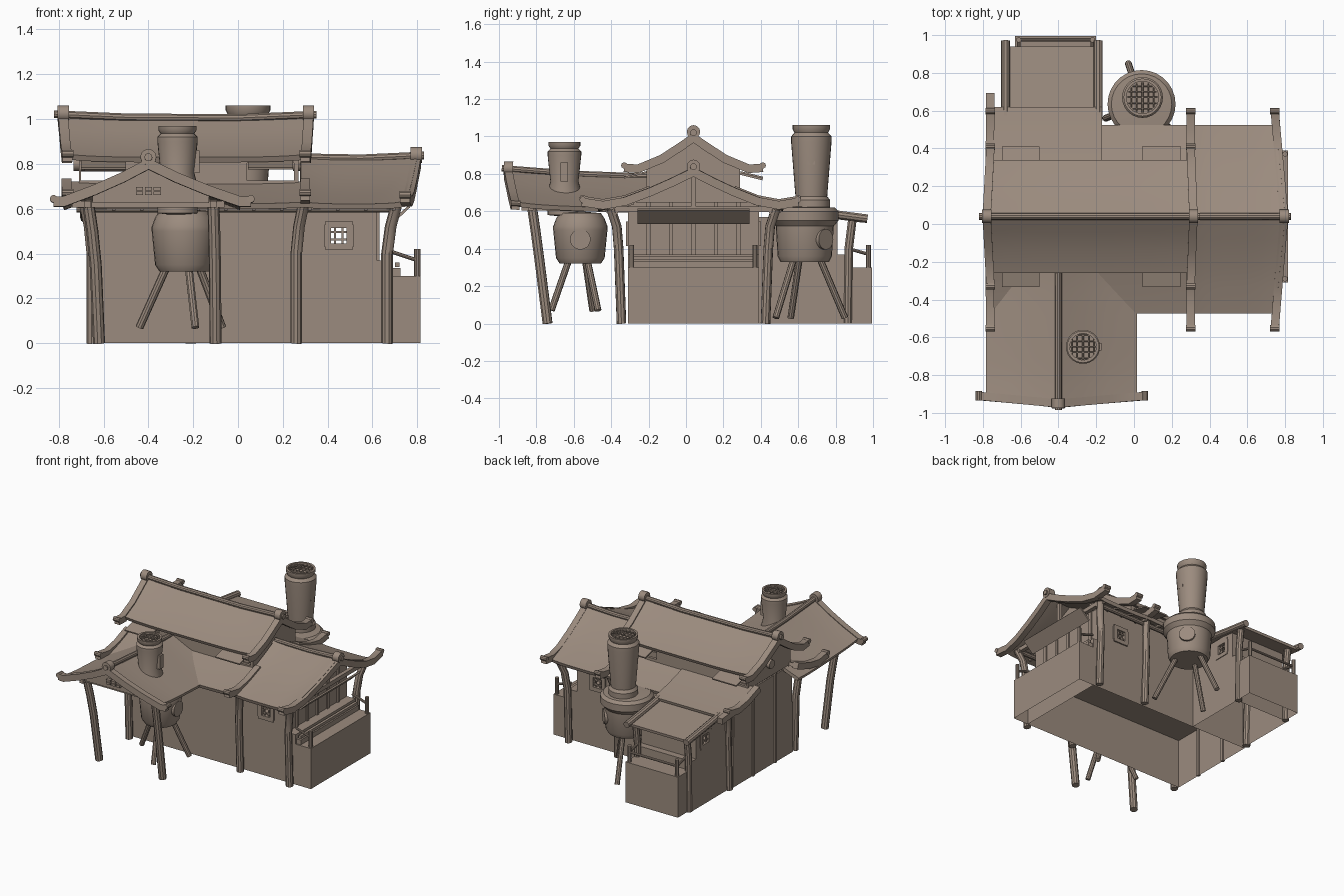
import bpy, bmesh, math
from mathutils import Vector

if bpy.data.objects.get("Cube"):
    bpy.data.objects.remove(bpy.data.objects["Cube"])

clay = bpy.data.materials.new("warm_clay_brown")
clay.use_nodes = True
COLOR = (0.33, 0.26, 0.21, 1)
clay.diffuse_color = COLOR
clay.node_tree.nodes["Principled BSDF"].inputs["Base Color"].default_value = COLOR
made = []
MID = 0.04          # depth of the main ridge
PORCH = -0.4        # side position of the porch ridge


def finish(bm, name):
    bmesh.ops.recalc_face_normals(bm, faces=bm.faces[:])
    mesh = bpy.data.meshes.new(name)
    bm.to_mesh(mesh)
    bm.free()
    mesh.materials.append(clay)
    ob = bpy.data.objects.new(name, mesh)
    bpy.context.collection.objects.link(ob)
    made.append(ob)


def add_box(bm, lo, hi, open_bottom=False):
    vs = bmesh.ops.create_cube(bm, size=1)["verts"]
    for v in vs:
        v.co = [l + (c + 0.5) * (h - l) for c, l, h in zip(v.co, lo, hi)]
    if open_bottom:
        low = [f for f in bm.faces if all(abs(v.co.z - lo[2]) < 1e-4 for v in f.verts)]
        bmesh.ops.delete(bm, geom=low, context="FACES_ONLY")


def box(name, lo, hi, open_bottom=False):
    bm = bmesh.new()
    add_box(bm, lo, hi, open_bottom)
    finish(bm, name)


def tube(name, path, r, n=10, turn=0):
    """Round or square bar through a few points."""
    bm = bmesh.new()
    path = [Vector(p) for p in path]
    q = (path[-1] - path[0]).to_track_quat("Z", "Y")
    angles = [2 * math.pi * i / n + turn for i in range(n)]
    rings = [[bm.verts.new(p + q @ Vector((r * math.cos(a), r * math.sin(a), 0))) for a in angles]
             for p in path]
    for a, b in zip(rings, rings[1:]):
        for i in range(n):
            bm.faces.new((a[i], a[i - 1], b[i - 1], b[i]))
    bm.faces.new(rings[0])
    bm.faces.new(rings[-1])
    finish(bm, name)


def beam(name, a, b, w=0.03):
    tube(name, [a, b], w * 0.7, 4, math.pi / 4)


def lathe(name, cx, cy, prof, n=28):
    bm = bmesh.new()
    vs = [bm.verts.new((cx + r, cy, z)) for r, z in prof]
    edges = [bm.edges.new(p) for p in zip(vs, vs[1:])]
    bmesh.ops.spin(bm, geom=vs + edges, cent=(cx, cy, 0), axis=(0, 0, 1),
                   angle=2 * math.pi, steps=n, use_merge=True)
    bmesh.ops.remove_doubles(bm, verts=bm.verts[:], dist=1e-4)
    finish(bm, name)


# Placement of (along, across, height) for each roof
def main(t, s, z): return Vector((t, MID + s, z))
def lower(t, s, z): return Vector((t, MID + s - 0.03 * abs(s), z))
def porch(t, s, z): return Vector((PORCH + s + 0.04 * abs(s), t, z - 0.04 * (t + 0.95)))
def shed(t, s, z): return Vector((t, s, z))


def both(prof):
    return [(-s, z) for s, z in reversed(prof) if s > 0] + prof


def roof(name, place, pts, a, b, ina=0, inb=0, lift=0, th=0.025, n=10):
    """Sheet swept along t; ends draw in toward the eaves and lift a little."""
    bm = bmesh.new()
    far = max(abs(s) for s, z in pts)
    rows = []
    for i in range(n + 1):
        u = i / n
        row = []
        for s, z in pts:
            k = abs(s) / far
            t = (a + ina * k) * (1 - u) + (b + inb * k) * u
            row.append(bm.verts.new(place(t, s, z + lift * (2 * u - 1) ** 4)))
        rows.append(row)
    for p, q in zip(rows, rows[1:]):
        for j in range(len(pts) - 1):
            bm.faces.new((p[j], p[j + 1], q[j + 1], q[j]))
    bmesh.ops.recalc_face_normals(bm, faces=bm.faces[:])
    bmesh.ops.solidify(bm, geom=bm.faces[:], thickness=th)
    finish(bm, name)


def barge(name, place, prof, t, inset, lift=0.02, skip_middle=False):
    """Thick gable board with small rolled tips."""
    pts = [(s, z + lift) for s, z in prof]
    sides = [pts, [(-s, z) for s, z in pts]] if skip_middle else [both(pts)]
    for i, p in enumerate(sides):
        roof(f"{name}_{i}", place, p, t - 0.022, t + 0.022, inset, inset, 0, 0.045, 1)
    s, z = pts[-1]
    for sg in (-1, 1):
        tube(name + "_tip", [place(t + inset - 0.025, sg * s, z - 0.01),
                             place(t + inset + 0.025, sg * s, z - 0.01)], 0.017)
    if not skip_middle:
        z = pts[0][1] + 0.005
        tube(name + "_finial", [place(t - 0.025, 0, z), place(t + 0.025, 0, z)], 0.036, 12)


def gable(name, place, prof, t, base):
    bm = bmesh.new()
    pts = both(prof)
    pts = [(pts[0][0], base)] + pts + [(pts[-1][0], base)]
    f = bm.faces.new([bm.verts.new(place(t, s, max(base, z - 0.025))) for s, z in pts])
    bmesh.ops.solidify(bm, geom=[f], thickness=0.02)
    finish(bm, name)


def panel(name, axis, c, u0, u1, z0, z1, holes=()):
    """Thin upright wall with rectangular openings."""
    bm = bmesh.new()

    def put(a, b, lo, hi):
        if axis == "x":
            add_box(bm, (c - 0.01, a, lo), (c + 0.01, b, hi))
        else:
            add_box(bm, (a, c - 0.01, lo), (b, c + 0.01, hi))
    at = u0
    for a, b, lo, hi in holes:
        put(at, a, z0, z1)
        put(a, b, z0, lo)
        put(a, b, hi, z1)
        at = b
    put(at, u1, z0, z1)
    finish(bm, name)


def lattice(name, axis, c, u, z=0.48, r=0.05):
    P = (lambda a, h: (c, a, h)) if axis == "x" else (lambda a, h: (a, c, h))
    for k in (-1, 1):
        beam(name + "_sill", P(u - r - 0.01, z + k * r), P(u + r + 0.01, z + k * r), 0.03)
        beam(name + "_jamb", P(u + k * r, z - r), P(u + k * r, z + r), 0.03)
        beam(name + "_bar", P(u + k * 0.017, z - r), P(u + k * 0.017, z + r), 0.009)
        beam(name + "_bar", P(u - r, z + k * 0.017), P(u + r, z + k * 0.017), 0.009)


UPPER = [(0, 1.0), (0.08, 0.945), (0.18, 0.88), (0.3, 0.83)]
LOWER = [(0, 0.825), (0.12, 0.765), (0.23, 0.715), (0.36, 0.665), (0.5, 0.622)]
FRONT = [(0, 0.81), (0.13, 0.745), (0.26, 0.69), (0.4, 0.64)]

# Foundations, open underneath
box("main_base", (-0.66, -0.31, 0), (0.69, 0.39, 0.37), True)
box("end_platform", (0.69, -0.31, 0), (0.815, 0.39, 0.3), True)
box("end_step", (0.69, -0.3, 0.3), (0.725, 0.38, 0.335))
box("wing_base", (-0.65, 0.39, 0), (-0.2, 0.86, 0.37), True)
box("wing_platform", (-0.63, 0.86, 0), (-0.2, 0.995, 0.3), True)

# Upper walls with lattice windows
hole = lambda u: (u - 0.05, u + 0.05, 0.43, 0.53)
panel("front_wall", "y", -0.3, -0.65, 0.62, 0.37, 0.65, [hole(0.45)])
panel("back_wall", "y", 0.38, -0.65, 0.62, 0.37, 0.65, [hole(0.45)])
panel("right_end_wall", "x", 0.61, -0.3, 0.38, 0.37, 0.65)
panel("left_end_wall", "x", -0.65, -0.3, 0.38, 0.37, 0.65)
for x in (-0.64, -0.21):
    panel("wing_side_wall", "x", x, 0.38, 0.81, 0.37, 0.57, [hole(0.7)])
    lattice("wing_window", "x", x, 0.7)
panel("wing_back_wall", "y", 0.8, -0.64, -0.21, 0.37, 0.56)
for y in (-0.305, 0.385):
    lattice("wall_window", "y", y, 0.45)
for i in range(5):
    y = MID - 0.24 + 0.12 * i
    beam("end_column", (0.62, y, 0.37), (0.62, y, 0.65), 0.022)
for y in (-0.1, 0.16):
    beam("left_column", (-0.66, y, 0), (-0.66, y, 0.66), 0.02)

# Clerestory with open shutters
for sg in (-1, 1):
    y = MID + sg * 0.24
    panel("clerestory_wall", "y", y, -0.71, 0.27, 0.69, 0.84,
          [(-0.7, -0.5, 0.725, 0.805), (0.04, 0.25, 0.725, 0.805)])
    for x in (-0.6, 0.145):
        roof("open_shutter", main, [(sg * 0.25, 0.805), (sg * 0.37, 0.775)],
             x - 0.1, x + 0.1, th=0.01, n=1)
for x in (-0.71, 0.27):
    gable("upper_gable", main, UPPER[:3] + [(0.24, 0.855)], x, 0.7)
    tube("gable_medallion", [(x - 0.025, MID, 0.8), (x + 0.025, MID, 0.8)], 0.032, 12)
gable("left_gable", main, [(0, 0.74), (0.33, 0.68)], -0.65, 0.6)
gable("right_gable", main, LOWER[:4], 0.61, 0.63)

# Main roofs
roof("upper_roof", main, both(UPPER), -0.79, 0.33, 0.03, -0.02, 0.012)
roof("right_lower_roof", lower, both(LOWER), 0.28, 0.8, 0, -0.05, 0.012)
for sg in (-1, 1):
    roof("left_lower_roof", lower, [(sg * s, z) for s, z in LOWER[2:]], -0.77, 0.3, 0.02, 0, 0.008)
    tube("eave_beam", [(-0.72, MID + sg * 0.42, 0.6), (0.72, MID + sg * 0.42, 0.6)], 0.018)
    for i in range(12):
        x = -0.68 + i * 0.125
        beam("rafter", main(x, sg * 0.32, 0.645), main(x, sg * 0.47, 0.6), 0.016)
up_edge = UPPER + [(0.37, 0.835)]
low_edge = LOWER[:4] + [(0.47, 0.645), (0.575, 0.662)]
barge("upper_left_board", main, up_edge, -0.78, 0.02)
barge("upper_right_board", main, up_edge, 0.315, -0.015)
barge("lower_left_board", lower, low_edge[2:], -0.77, 0.01, skip_middle=True)
barge("lower_middle_board", lower, low_edge[2:], 0.3, 0, skip_middle=True)
barge("lower_right_board", lower, low_edge, 0.795, -0.05, 0.01)
beam("left_back_board", (-0.76, 0.54, 0.65), (-0.76, 0.69, 0.635), 0.045)
tube("upper_ridge", [(-0.82, MID, 1.022), (-0.5, MID, 1.008), (0, MID, 1.005), (0.35, MID, 1.02)], 0.018)
tube("lower_ridge", [(0.28, MID, 0.83), (0.55, MID, 0.825), (0.83, MID, 0.838)], 0.018)

# Front porch roof and posts
roof("porch_roof", porch, both(FRONT), -0.945, -0.2, 0.05, 0, 0.01)
barge("porch_board", porch, FRONT + [(0.44, 0.64)], -0.95, 0.04, 0.015)
tube("porch_ridge", [(PORCH, -0.985, 0.83), (PORCH, -0.6, 0.8), (PORCH, -0.2, 0.785)], 0.018)
gable("porch_pediment", porch, FRONT[:3], -0.87, 0.63)
for dx in (-0.04, 0, 0.04):
    for z in (0.67, 0.69):
        box("pediment_vent", (PORCH + dx - 0.016, -0.895, z - 0.008),
            (PORCH + dx + 0.016, -0.87, z + 0.008))
for x, lean in ((-0.62, -0.05), (-0.1, -0.01)):
    tube("porch_post", [(x, -0.74, 0), (x + lean * 0.3, -0.785, 0.35), (x + lean * 0.6, -0.805, 0.5),
                        (x + lean, -0.825, 0.635)], 0.027)
    beam("porch_side_beam", (x + lean, -0.88, 0.62), (x + lean, -0.3, 0.61))
beam("porch_front_beam", (-0.74, -0.83, 0.62), (-0.06, -0.83, 0.62))

# Leaning wall posts
for x, lean in ((-0.65, -0.03), (0.26, 0.03), (0.665, 0.04)):
    for sg in (-1, 1):
        tube("wall_post", [(x, MID + sg * 0.385, 0), (x, MID + sg * 0.4, 0.4),
                           (x + lean * 0.4, MID + sg * 0.41, 0.52),
                           (x + lean, MID + sg * 0.44, 0.61)], 0.026)

# Board tilted outward under the right gable
roof("gable_awning", lambda t, s, z: Vector((0.68 + 0.08 * t, MID + s, 0.54 + 0.075 * t)),
     [(-0.3, 0), (0.3, 0)], 0, 1, th=0.012, n=1)
beam("gable_tie_beam", (0.7, MID - 0.42, 0.61), (0.7, MID + 0.42, 0.61))
beam("gable_king_post", (0.7, MID, 0.61), (0.7, MID, 0.79), 0.025)

# Back wing roof
roof("wing_upper_roof", shed, [(0.28, 0.715), (0.45, 0.665), (0.62, 0.63)], -0.74, -0.17, th=0.02, n=1)
roof("wing_roof", shed, [(0.5, 0.62), (0.75, 0.585), (0.94, 0.56)], -0.69, -0.18, th=0.02)
for x in (-0.68, -0.19):
    tube("wing_roof_edge", [(x, 0.55, 0.62), (x, 0.78, 0.585), (x, 0.97, 0.56)], 0.024)
for x in (-0.63, -0.21):
    tube("wing_post", [(x, 0.865, 0), (x, 0.87, 0.4), (x, 0.89, 0.56)], 0.024)

# Railings on both platforms
for y in (-0.29, 0.37):
    tube("end_rail_post", [(0.8, y, 0.3), (0.8, y, 0.42)], 0.014)
    tube("end_side_rail", [(0.68, y, 0.41), (0.8, y, 0.37)], 0.009)
beam("end_long_rail", (0.71, -0.29, 0.35), (0.71, 0.37, 0.35), 0.02)
for x in (-0.61, -0.22):
    tube("wing_rail_post", [(x, 0.975, 0.3), (x, 0.975, 0.42)], 0.014)
    tube("wing_side_rail", [(x, 0.87, 0.4), (x, 0.975, 0.37)], 0.009)
tube("wing_long_rail", [(-0.61, 0.975, 0.37), (-0.22, 0.975, 0.37)], 0.009)


def furnace(name, bx, by, body, cx, cy, stack, feet, window, reach):
    """Round boiler on three legs with a grated chimney."""
    lathe(name + "_boiler", bx, by, body)
    lathe(name + "_chimney", cx, cy, stack)
    z, r = stack[-1][1] + 0.03, 0.08
    for i in range(-2, 3):
        d = i * 0.03
        w = math.sqrt(r * r - d * d)
        tube(name + "_grate", [(cx - w, cy + d, z), (cx + w, cy + d, z)], 0.004, 6)
        tube(name + "_grate", [(cx + d, cy - w, z), (cx + d, cy + w, z)], 0.004, 6)
    for fx, fy, fz in feet:
        tube(name + "_leg", [(bx + (fx - bx) * 0.35, by + (fy - by) * 0.35, 0.36), (fx, fy, fz)], 0.018)
    o, d = Vector((bx, by, 0.45)), Vector(window)
    tube(name + "_porthole", [o + d * 0.1, o + d * reach], 0.055, 20)
    box(name + "_hatch", (cx + 0.05, cy - 0.02, z - 0.2), (cx + 0.098, cy + 0.02, z - 0.1))


furnace("back", 0.04, 0.635,
        [(0, 0.33), (0.13, 0.33), (0.145, 0.36), (0.155, 0.52), (0.18, 0.55), (0.18, 0.6), (0.16, 0.62), (0, 0.63)],
        0.045, 0.67, [(0, 0.6), (0.1, 0.62), (0.1, 0.66), (0.085, 0.68), (0.108, 0.97), (0.108, 1.0),
                      (0.09, 1.02), (0.1, 1.04), (0.1, 1.06), (0.085, 1.06), (0.085, 1.02), (0, 1.02)],
        [(0.22, 0.48, 0.03), (-0.03, 0.85, 0.03), (-0.15, 0.56, 0.03)], (0.71, 0.71, 0), 0.16)
furnace("front", -0.24, -0.565,
        [(0, 0.32), (0.11, 0.32), (0.13, 0.35), (0.145, 0.5), (0.145, 0.52), (0.13, 0.56), (0.11, 0.59), (0, 0.6)],
        -0.27, -0.65, [(0, 0.57), (0.09, 0.58), (0.09, 0.7), (0.075, 0.76), (0.09, 0.9), (0.09, 0.92),
                       (0.075, 0.935), (0.085, 0.95), (0.085, 0.97), (0.07, 0.97), (0.07, 0.93), (0, 0.93)],
        [(-0.44, -0.5, 0.07), (-0.19, -0.72, 0.07), (-0.07, -0.47, 0.07)], (1, 0, 0), 0.148)

# Smooth curved surfaces, keep crisp edges
for ob in made:
    ob.select_set(True)
bpy.context.view_layer.objects.active = made[0]
bpy.ops.object.shade_smooth_by_angle(angle=math.radians(35))
